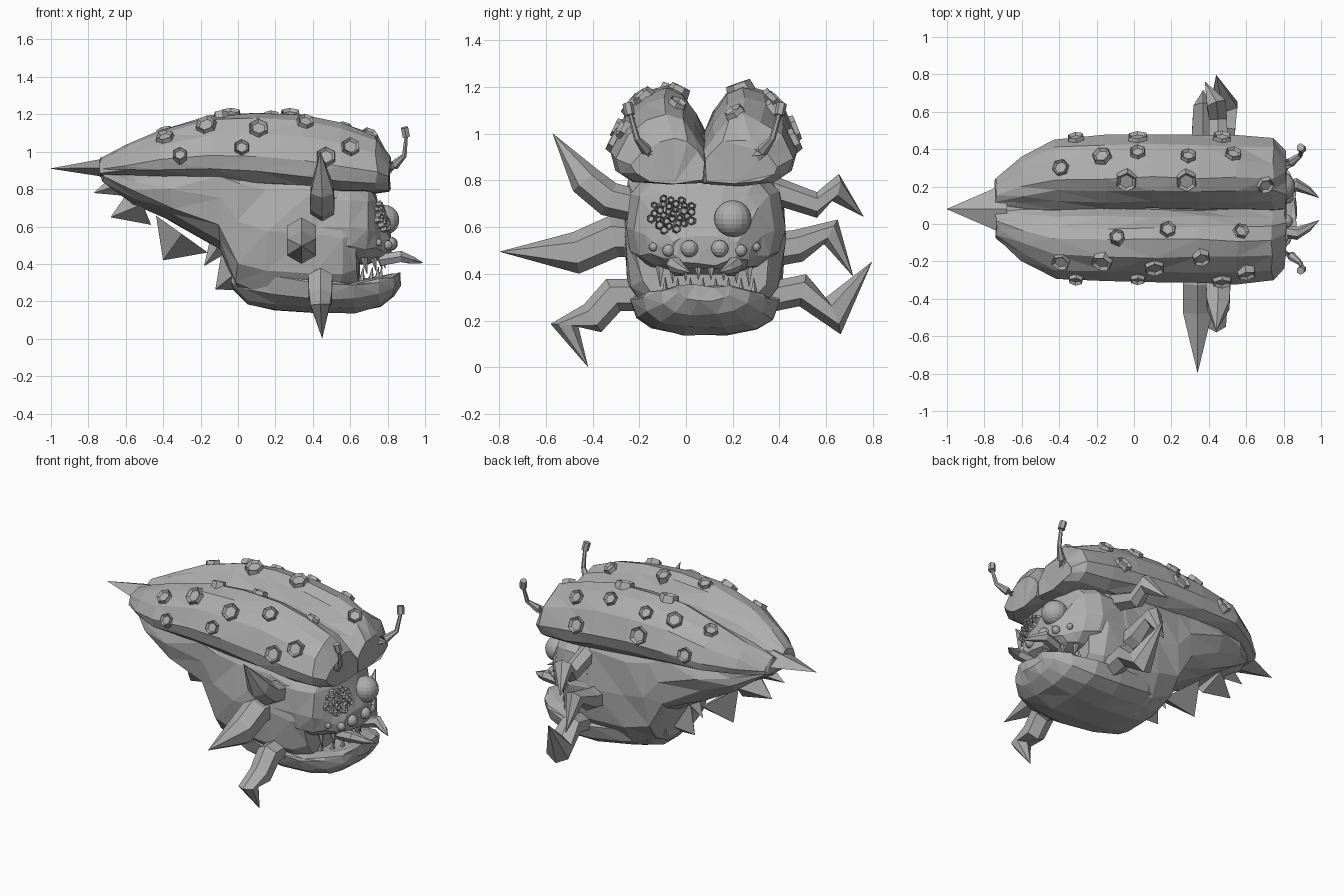
import bpy, bmesh, math, random
from mathutils import Vector
from mathutils.bvhtree import BVHTree

random.seed(4)
if "Cube" in bpy.data.objects:
    bpy.data.objects.remove(bpy.data.objects["Cube"])

MID = 0.08  # creature's own centre line
grey = bpy.data.materials.new("plain grey")
grey.use_nodes = True
GREY = (0.42, 0.42, 0.42, 1)
grey.diffuse_color = GREY
grey.node_tree.nodes["Principled BSDF"].inputs["Base Color"].default_value = GREY


def finish(name, bm):
    bmesh.ops.recalc_face_normals(bm, faces=bm.faces)
    tree = BVHTree.FromBMesh(bm)
    mesh = bpy.data.meshes.new(name)
    bm.to_mesh(mesh)
    bm.free()
    mesh.materials.append(grey)
    bpy.context.collection.objects.link(bpy.data.objects.new(name, mesh))
    return tree


def loft(name, rings, jitter=0.0):
    """Skin a row of rings, with capped ends and slightly uneven facets."""
    bm = bmesh.new()
    rows = [[bm.verts.new(p) for p in ring] for ring in rings]
    n = len(rows[0])
    for a, b in zip(rows, rows[1:]):
        for i in range(n):
            bm.faces.new((a[i], a[(i + 1) % n], b[(i + 1) % n], b[i]))
    bm.faces.new(rows[0])
    bm.faces.new(rows[-1])
    for v in bm.verts:
        v.co += Vector([random.uniform(-jitter, jitter) for _ in range(3)])
    if jitter:
        bmesh.ops.triangulate(bm, faces=bm.faces)
    return finish(name, bm)


def tube(name, path, radii, sides=6):
    """Tapered limb along a path."""
    pts = [Vector(p) for p in path]
    rings = []
    for i, p in enumerate(pts):
        t = (pts[min(i + 1, len(pts) - 1)] - pts[max(i - 1, 0)]).normalized()
        side = t.cross(Vector((1, 0, 0)) if abs(t.x) < 0.8 else Vector((0, 0, 1))).normalized()
        up = t.cross(side)
        angles = [math.tau * k / sides for k in range(sides)]
        rings.append([p + radii[i] * (math.cos(a) * side + math.sin(a) * up) for a in angles])
    loft(name, rings)


def body_rings(sections, sides=14, power=0.75, waist=0.5):
    """Rounded-box rings from (x, half width, bottom, top), widest at the waist."""
    rings = []
    for x, w, low, high in sections:
        ring = []
        for k in range(sides):
            a = math.tau * k / sides
            c, s = math.cos(a), math.sin(a)
            y = math.copysign(abs(c) ** power, c)
            z = math.copysign(abs(s) ** power, s)
            reach = 1 - waist if s > 0 else waist
            ring.append(Vector((x, MID + w * y, low + (high - low) * (waist + reach * z))))
        rings.append(ring)
    return rings


def ball(name, centre, radius, detail=2):
    bm = bmesh.new()
    bmesh.ops.create_uvsphere(bm, u_segments=6 * detail, v_segments=4 * detail, radius=radius)
    bmesh.ops.translate(bm, verts=bm.verts, vec=centre)
    finish(name, bm)


# Belly, head and lower jaw
loft("abdomen", body_rings([
    (-0.73, 0.12, 0.84, 0.95), (-0.55, 0.25, 0.73, 0.97), (-0.35, 0.31, 0.62, 1.0),
    (-0.1, 0.335, 0.48, 1.0), (0.0, 0.34, 0.24, 1.0), (0.15, 0.345, 0.17, 1.0),
    (0.4, 0.345, 0.16, 0.98), (0.55, 0.335, 0.18, 0.9), (0.64, 0.3, 0.22, 0.85)]), 0.015)
head = loft("head", body_rings([
    (0.42, 0.345, 0.4, 0.88), (0.6, 0.34, 0.4, 0.88), (0.69, 0.3, 0.4, 0.86),
    (0.735, 0.25, 0.41, 0.78), (0.77, 0.2, 0.42, 0.67), (0.815, 0.14, 0.44, 0.57)],
    waist=0.4), 0.008)
loft("lower_jaw", body_rings([
    (-0.03, 0.18, 0.26, 0.38), (0.05, 0.24, 0.18, 0.37), (0.2, 0.3, 0.155, 0.36),
    (0.42, 0.325, 0.13, 0.33), (0.62, 0.315, 0.135, 0.31), (0.76, 0.265, 0.17, 0.33),
    (0.83, 0.19, 0.22, 0.345), (0.865, 0.12, 0.29, 0.35)], power=0.8, waist=0.85), 0.008)

# Wing cases with hollow hexagonal warts
PROFILE = [(0, 0.03), (0, 0.5), (0.1, 0.72), (0.25, 0.92), (0.42, 1), (0.64, 0.93),
           (0.86, 0.71), (1, 0.38), (0.95, 0.18), (0.77, 0.04), (0.4, 0)]
CASE = [(-0.74, 0.16, 0.87, 0.96), (-0.6, 0.28, 0.87, 1.03), (-0.42, 0.375, 0.86, 1.11),
        (-0.15, 0.39, 0.84, 1.19), (0.1, 0.395, 0.82, 1.21), (0.35, 0.395, 0.8, 1.2),
        (0.55, 0.395, 0.78, 1.15), (0.74, 0.38, 0.775, 1.08), (0.81, 0.31, 0.79, 0.98)]
TOP_WARTS = {
    1: [(-0.39, 0.3), (-0.17, 0.36), (0.02, 0.38), (-0.04, 0.23), (0.29, 0.36),
        (0.53, 0.37), (0.28, 0.23), (0.7, 0.21)],
    -1: [(-0.39, -0.2), (-0.17, -0.2), (0.11, -0.23), (0.18, -0.03), (-0.09, -0.07),
         (0.57, -0.04), (0.36, -0.18), (0.6, -0.26)]}
SIDE_WARTS = [(-0.31, 0.98), (0.02, 1.02), (0.47, 0.97)]


def wart(name, spot, normal, radius):
    bm = bmesh.new()
    bmesh.ops.create_cone(bm, cap_ends=True, segments=6, radius1=radius,
                          radius2=radius * 0.85, depth=0.045)
    lid = [f for f in bm.faces if f.normal.z > 0.9]
    bmesh.ops.inset_region(bm, faces=lid, thickness=radius * 0.25)
    bmesh.ops.translate(bm, verts=lid[0].verts, vec=(0, 0, -0.015))
    bm.transform(normal.to_track_quat("Z", "Y").to_matrix().to_4x4())
    bmesh.ops.translate(bm, verts=bm.verts, vec=spot)
    finish(name, bm)


for side, label in ((1, "left"), (-1, "right")):
    case = loft(label + "_wing_case", [
        [Vector((x, MID + side * (0.002 + w * u), low + (high - low) * v)) for u, v in PROFILE]
        for x, w, low, high in CASE], 0.008)
    rays = [((x, y, 2), (0, 0, -1)) for x, y in TOP_WARTS[side]]
    rays += [((x, side * 2, z), (0, -side, 0)) for x, z in SIDE_WARTS]
    for i, (start, way) in enumerate(rays):
        spot, normal, _, _ = case.ray_cast(Vector(start), Vector(way))
        if spot:
            wart(f"{label}_wart_{i}", spot, normal, random.uniform(0.045, 0.068))

    # Feeler with a small knob
    base = MID + side * 0.22
    tube(label + "_feeler", [(0.76, base, 0.9), (0.84, base + side * 0.03, 0.93),
         (0.89, base + side * 0.07, 0.98), (0.9, base + side * 0.1, 1.09)],
         [0.06, 0.025, 0.014, 0.01])
    tube(label + "_feeler_knob", [(0.9, base + side * 0.1, 1.08),
         (0.89, base + side * 0.11, 1.13)], [0.022, 0.022])

    # Curved mandible
    tube(label + "_mandible", [(0.76, MID + side * 0.11, 0.42), (0.87, MID + side * 0.13, 0.44),
         (0.93, MID + side * 0.1, 0.42), (0.99, MID + side * 0.06, 0.405)],
         [0.035, 0.035, 0.022, 0.001])

# Six bent legs
LEGS = {
    "left_upper_leg": ([(0.45, 0.34, 0.77), (0.45, 0.56, 0.695), (0.44, 0.64, 0.77),
                        (0.38, 0.76, 0.645)], [0.06, 0.055, 0.06, 0.001]),
    "left_middle_leg": ([(0.37, 0.34, 0.5), (0.37, 0.48, 0.52), (0.37, 0.62, 0.58),
                         (0.37, 0.715, 0.39)], [0.075, 0.07, 0.06, 0.001]),
    "left_lower_leg": ([(0.48, 0.3, 0.29), (0.48, 0.5, 0.33), (0.48, 0.63, 0.22),
                        (0.44, 0.795, 0.45)], [0.065, 0.07, 0.085, 0.001]),
    "right_upper_leg": ([(0.45, -0.2, 0.69), (0.45, -0.33, 0.72), (0.45, -0.43, 0.8),
                         (0.44, -0.57, 1.0)], [0.07, 0.075, 0.07, 0.001]),
    "right_middle_leg": ([(0.34, -0.2, 0.55), (0.34, -0.31, 0.56), (0.34, -0.47, 0.49),
                          (0.34, -0.795, 0.495)], [0.08, 0.09, 0.09, 0.001]),
    "right_lower_leg": ([(0.44, -0.18, 0.31), (0.44, -0.31, 0.31), (0.44, -0.4, 0.21),
                         (0.44, -0.52, 0.18), (0.45, -0.42, 0.003)],
                        [0.07, 0.075, 0.07, 0.06, 0.001])}
for name, (path, radii) in LEGS.items():
    tube(name, path, radii)

# Flat tail point and belly spines
loft("tail_point", body_rings([(-0.68, 0.14, 0.86, 0.97), (-1.0, 0.001, 0.909, 0.911)],
                              sides=4, power=1))
SPINES = [((-0.62, 0.83), (-0.77, 0.78), 0.07), ((-0.51, 0.72), (-0.68, 0.65), 0.12),
          ((-0.3, 0.56), (-0.4, 0.42), 0.17), ((-0.1, 0.5), (-0.18, 0.39), 0.06),
          ((0.01, 0.37), (-0.12, 0.265), 0.15)]
for i, ((x, z), (tx, tz), r) in enumerate(SPINES):
    tube(f"belly_spine_{i}", [(x, MID, z), (tx, MID, tz)], [r, 0.001], 4)


# Eyes sit on the surface of the face
def on_face(y, z):
    hit = head.ray_cast(Vector((2, y, z)), Vector((-1, 0, 0)))[0]
    return hit if hit else Vector((0.7, y, z))


ball("big_eye", on_face(0.2, 0.635) + Vector((0.015, 0, 0)), 0.08, 3)
for i, (offset, z, r) in enumerate([(0.065, 0.508, 0.037), (0.155, 0.5, 0.026),
                                    (0.22, 0.515, 0.019)]):
    for side in (1, -1):
        ball(f"small_eye_{i}_{side}", on_face(MID + side * offset, z), r)
for i in range(30):
    a, d = i * 2.4, math.sqrt(i / 30)
    spot = on_face(-0.06 + 0.1 * d * math.cos(a), 0.655 + 0.075 * d * math.sin(a))
    wart(f"broken_eye_cell_{i}", spot, Vector((1, random.uniform(-0.5, 0.3), 0.2)),
         random.uniform(0.015, 0.022))

# Two rows of teeth
for i in range(8):
    s = (i - 3.5) / 3.5
    x, y = 0.79 - 0.1 * s * s, MID + 0.19 * s
    tube(f"upper_tooth_{i}", [(x - 0.02, y, 0.46), (x, y, 0.375 - 0.03 * s * s)],
         [0.026, 0.001], 5)
    tube(f"lower_tooth_{i}", [(x - 0.03, y + 0.02, 0.3), (x - 0.02, y + 0.02, 0.385)],
         [0.02, 0.001], 5)
